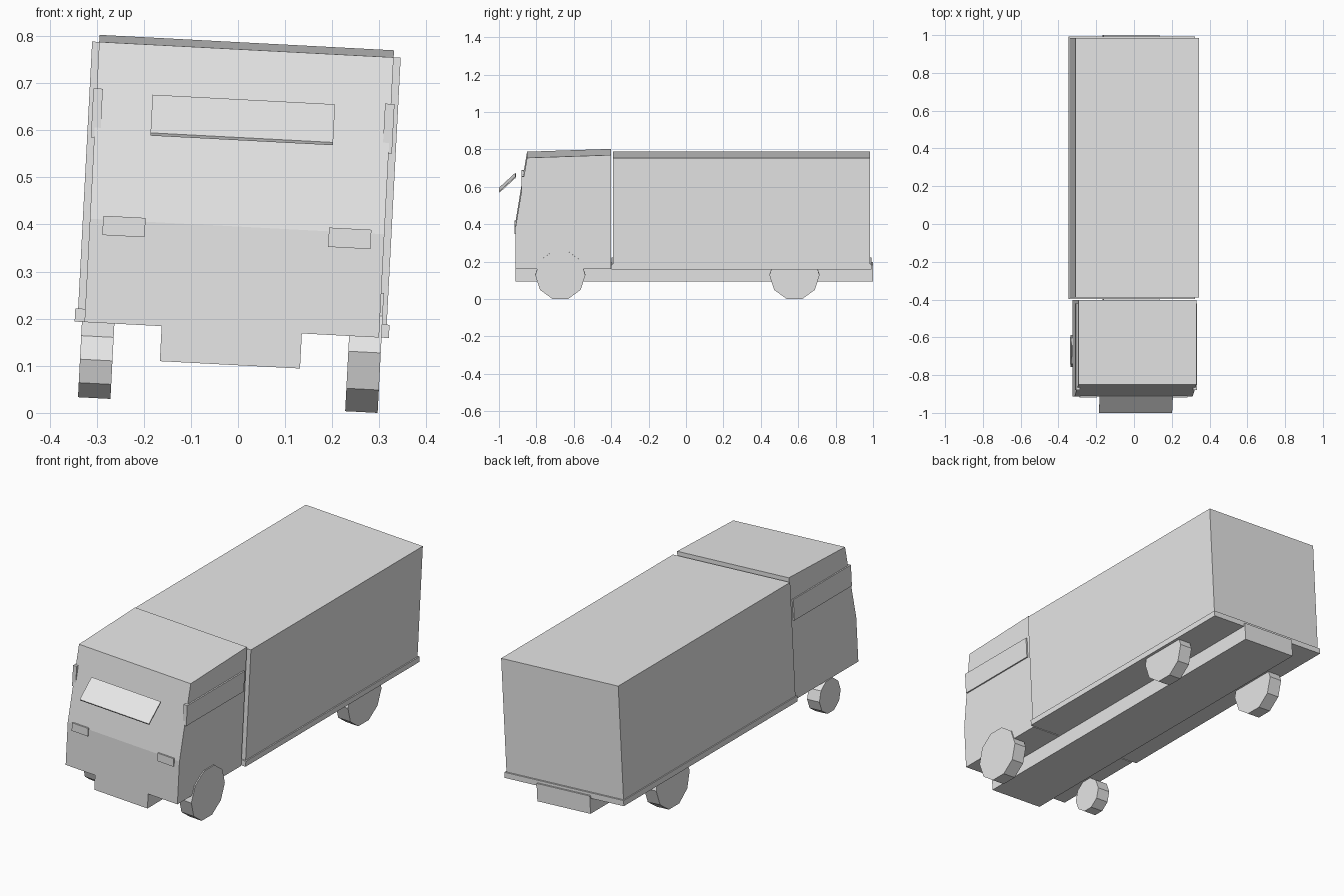
import bpy, bmesh, math
from mathutils import Matrix, Vector

if "Cube" in bpy.data.objects:
    bpy.data.objects.remove(bpy.data.objects["Cube"])

# Whole truck leans slightly to one side; parts are built upright, then tilted
TILT = Matrix.Rotation(math.radians(3.0), 4, 'Y')
CX = -0.0225  # centre line before the tilt

grey = bpy.data.materials.new("body_grey")
grey.diffuse_color = (0.8, 0.8, 0.8, 1)
grey.use_nodes = True
grey.node_tree.nodes["Principled BSDF"].inputs["Base Color"].default_value = grey.diffuse_color


def finish(name, bm):
    bmesh.ops.transform(bm, matrix=TILT @ Matrix.Translation((CX, 0, 0)), verts=bm.verts)
    bmesh.ops.recalc_face_normals(bm, faces=bm.faces)
    mesh = bpy.data.meshes.new(name)
    bm.to_mesh(mesh)
    bm.free()
    mesh.materials.append(grey)
    obj = bpy.data.objects.new(name, mesh)
    bpy.context.collection.objects.link(obj)


def extrude_profile(name, profile, x0, x1):
    """Closed (y, z) outline extruded across the width."""
    bm = bmesh.new()
    face = bm.faces.new([bm.verts.new((x0, y, z)) for y, z in profile])
    ext = bmesh.ops.extrude_face_region(bm, geom=[face])
    verts = [g for g in ext["geom"] if isinstance(g, bmesh.types.BMVert)]
    bmesh.ops.translate(bm, vec=Vector((x1 - x0, 0, 0)), verts=verts)
    finish(name, bm)


def block(name, x0, x1, y0, y1, z0, z1):
    extrude_profile(name, [(y0, z0), (y1, z0), (y1, z1), (y0, z1)], x0, x1)


def wheel(name, side, y, r, sides=10):
    # flat side down, resting on the common ground level
    zc = 0.0155 + r * math.cos(math.pi / sides)
    outline = []
    for i in range(sides):
        a = -math.pi / 2 + (i + 0.5) * 2 * math.pi / sides
        outline.append((y + r * math.cos(a), zc + r * math.sin(a)))
    extrude_profile(name, outline, side * 0.2495, side * 0.3185)


# Chassis beam, cargo box and its floor lip
block("chassis", -0.149, 0.149, -0.912, 1.0, 0.101, 0.19)
block("cargo_floor", -0.334, 0.334, -0.397, 0.992, 0.1755, 0.2035)
block("cargo_box", -0.328, 0.328, -0.39, 0.984, 0.19, 0.771)

# Cab with raked windscreen and gently sloping roof
extrude_profile("cab", [(-0.402, 0.1755), (-0.912, 0.1755), (-0.912, 0.395),
                        (-0.85, 0.771), (-0.402, 0.786)], -0.313, 0.313)

# Tilted screen panel standing in front of the cab
extrude_profile("front_panel", [(-0.912, 0.665), (-1.0, 0.584),
                                (-0.997, 0.578), (-0.909, 0.659)], -0.194, 0.194)

# Side windows and headlights
for side, label in ((-1, "left"), (1, "right")):
    block("side_window_" + label, side * 0.30, side * 0.320, -0.88, -0.42, 0.567, 0.672)
    block("headlight_" + label, side * 0.195, side * 0.285, -0.918, -0.88, 0.362, 0.403)

# Wheels: the front left one is smaller
wheel("front_wheel_right", 1, -0.672, 0.134)
wheel("front_wheel_left", -1, -0.672, 0.085)
wheel("rear_wheel_right", 1, 0.58, 0.134)
wheel("rear_wheel_left", -1, 0.58, 0.134)
